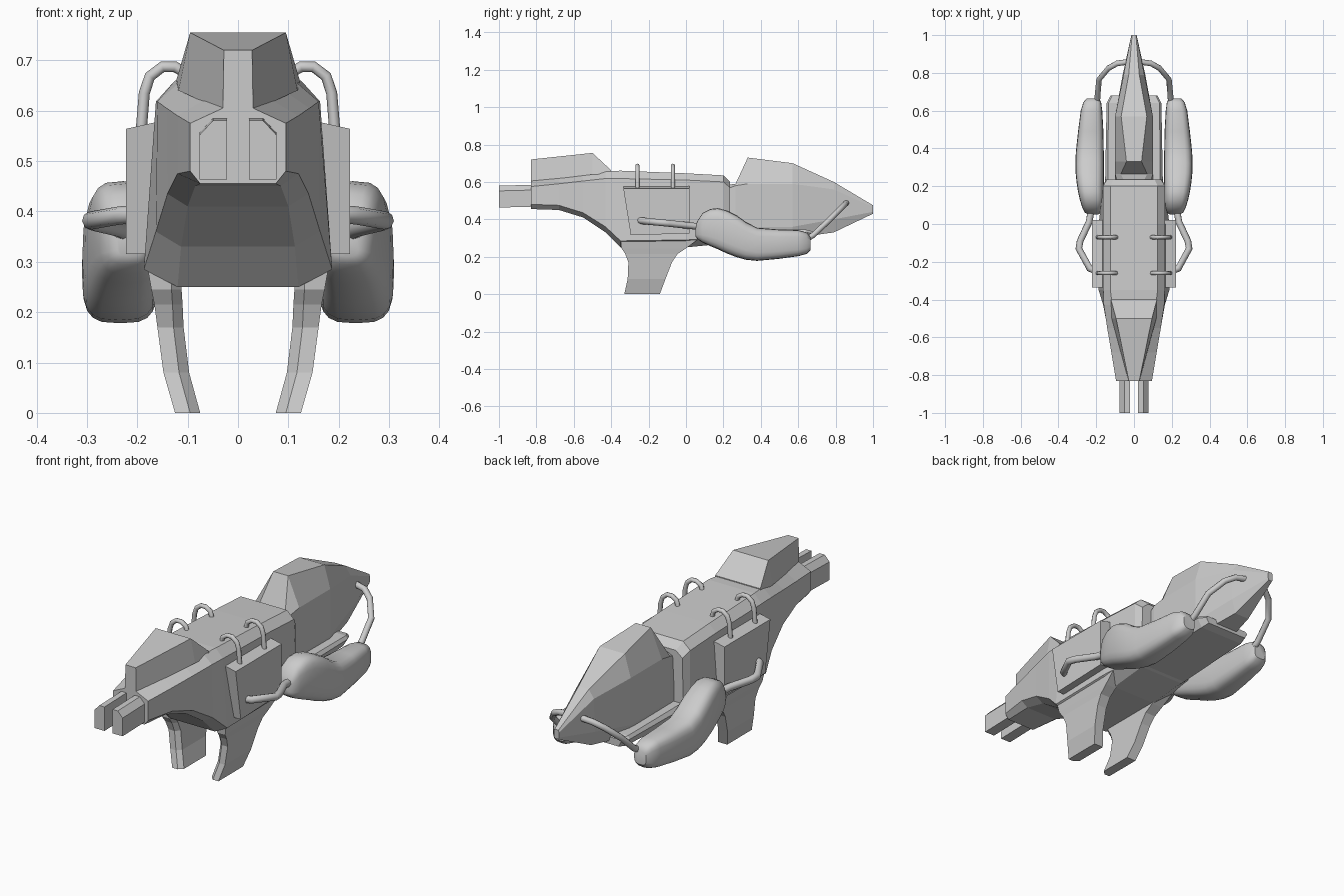
import bpy, bmesh, math


def loft(name, rings, smooth=False):
    """Skin a list of equal-length point rings and cap both ends."""
    bm = bmesh.new()
    vs = [[bm.verts.new(p) for p in r] for r in rings]
    n = len(vs[0])
    for a, b in zip(vs, vs[1:]):
        for i in range(n):
            j = (i + 1) % n
            bm.faces.new((a[i], a[j], b[j], b[i]))
    bm.faces.new(vs[0])
    bm.faces.new(vs[-1][::-1])
    bmesh.ops.recalc_face_normals(bm, faces=bm.faces)
    me = bpy.data.meshes.new(name)
    bm.to_mesh(me)
    bm.free()
    ob = bpy.data.objects.new(name, me)
    bpy.context.collection.objects.link(ob)
    if smooth:
        bpy.context.view_layer.objects.active = ob
        ob.select_set(True)
        bpy.ops.object.shade_smooth_by_angle(angle=math.radians(40))
        ob.select_set(False)
    return ob


def sym(y, half):
    """Symmetric cross-section at y from (half width, z) pairs, top to bottom."""
    return [(x, y, z) for x, z in half] + [(-x, y, z) for x, z in reversed(half)]


def mirror(ob):
    ob.modifiers.new("mirror", 'MIRROR')
    return ob


def tube(name, pts, r):
    for side, s in (("left", -1), ("right", 1)):
        cu = bpy.data.curves.new(name, 'CURVE')
        cu.dimensions = '3D'
        cu.bevel_depth = r
        cu.bevel_resolution = 2
        cu.use_fill_caps = True
        sp = cu.splines.new('POLY')
        sp.points.add(len(pts) - 1)
        for p, (x, y, z) in zip(sp.points, pts):
            p.co = (s * x, y, z, 1)
        ob = bpy.data.objects.new(f"{name}_{side}", cu)
        bpy.context.collection.objects.link(ob)


# main hull: chamfered section, curved underside towards the nose
loft("hull", [
    sym(-.83, [(.03, .605), (.095, .575), (.095, .48), (.075, .455)]),
    sym(-.68, [(.06, .625), (.12, .59), (.12, .475), (.085, .45)]),
    sym(-.55, [(.09, .64), (.142, .605), (.14, .435), (.10, .41)]),
    sym(-.43, [(.115, .657), (.160, .618), (.163, .36), (.113, .33)]),
    sym(-.35, [(.125, .66), (.163, .618), (.187, .285), (.12, .25)]),
    sym(0.0, [(.125, .646), (.163, .61), (.187, .29), (.12, .25)]),
    sym(.20, [(.125, .635), (.163, .60), (.163, .30), (.12, .27)]),
    sym(.235, [(.11, .60), (.145, .57), (.15, .31), (.12, .28)]),
])

# raised wedge on the nose
loft("nose_wedge", [
    sym(-.83, [(.028, .72), (.03, .60)]),
    sym(-.50, [(.095, .755), (.118, .64)]),
    sym(-.40, [(.122, .662), (.122, .64)]),
])

# tail body with pointed end
loft("tail", [
    sym(.225, [(.05, .585), (.09, .565), (.10, .36), (.09, .29)]),
    sym(.265, [(.07, .59), (.10, .58), (.10, .36), (.09, .29)]),
    sym(.33, [(.04, .73), (.10, .59), (.10, .36), (.09, .29)]),
    sym(.57, [(.068, .70), (.10, .59), (.10, .36), (.08, .30)]),
    sym(.79, [(.028, .60), (.055, .56), (.06, .40), (.04, .33)]),
    sym(1.0, [(.010, .475), (.014, .465), (.014, .44), (.010, .43)]),
])

# flat keel between the pods
loft("keel", [
    sym(.10, [(.14, .35), (.155, .33), (.13, .27)]),
    sym(.64, [(.135, .345), (.145, .33), (.12, .29)]),
    sym(.68, [(.115, .335), (.125, .325), (.11, .30)]),
])

# twin barrels
prof = [(.022, .463), (.076, .463), (.076, .552), (.05, .58), (.022, .58)]
mirror(loft("barrel", [
    [(x, -1.0, z) for x, z in prof],
    [(x, -.80, z + .005) for x, z in prof],
]))

# inward-curving legs: z, front y, back y, inner x, outer x
legs = [(0, -.33, -.14, .075, .125), (.08, -.312, -.11, .097, .148),
        (.17, -.308, -.075, .108, .16), (.215, -.325, -.045, .11, .166),
        (.245, -.345, 0, .112, .172), (.29, -.35, .06, .112, .18)]
mirror(loft("leg", [
    [(xi, yf + .02, z), (xi + .02, yf, z), (xo, yf, z), (xo, yb, z), (xi, yb, z)]
    for z, yf, yb, xi, xo in legs]))

# side boxes
box = [(-.335, .57), (.02, .57), (.02, .325), (-.295, .315)]
mirror(loft("side_box", [
    [(.15, y, z + (.01 if z > .5 else 0)) for y, z in box],
    [(.222, y, z - (.006 if z > .5 else 0)) for y, z in box],
]))

# smooth side pods: y, low z, high z, inner x, outer x
pods = [(.05, .31, .365, .19, .24), (.06, .295, .39, .175, .26), (.09, .275, .435, .165, .275),
        (.13, .257, .455, .16, .287), (.17, .24, .46, .16, .296), (.22, .217, .447, .16, .304),
        (.27, .198, .422, .16, .309), (.32, .184, .386, .16, .31), (.38, .178, .355, .16, .308),
        (.49, .188, .346, .162, .296), (.60, .203, .342, .168, .282), (.645, .215, .33, .174, .268),
        (.665, .235, .305, .185, .25)]


def se(v):
    return math.copysign(abs(v) ** .6, v)


rings = []
for y, z0, z1, x0, x1 in pods:
    ang = [2 * math.pi * i / 20 for i in range(20)]
    rings.append([((x0 + x1) / 2 + (x1 - x0) / 2 * se(math.cos(a)), y,
                   (z0 + z1) / 2 + (z1 - z0) / 2 * se(math.sin(a))) for a in ang])
mirror(loft("pod", rings, smooth=True))

# pipes from side box to pod, and from pod to tail
tube("front_pipe", [(.20, -.25, .395), (.235, -.235, .392), (.292, -.13, .382),
                    (.285, -.09, .378), (.238, .01, .367), (.225, .08, .36)], .018)
tube("rear_pipe", [(.195, .63, .285), (.193, .68, .315), (.185, .765, .395),
                   (.135, .825, .455), (.09, .85, .48), (.02, .86, .49)], .015)

# small hoops over the shoulders
for i, y in enumerate((-.26, -.07)):
    tube(f"hoop_{i + 1}", [(.09, y, .63), (.10, y, .672), (.125, y, .687), (.15, y, .687),
                           (.175, y, .668), (.186, y, .635), (.193, y, .55)], .011)
